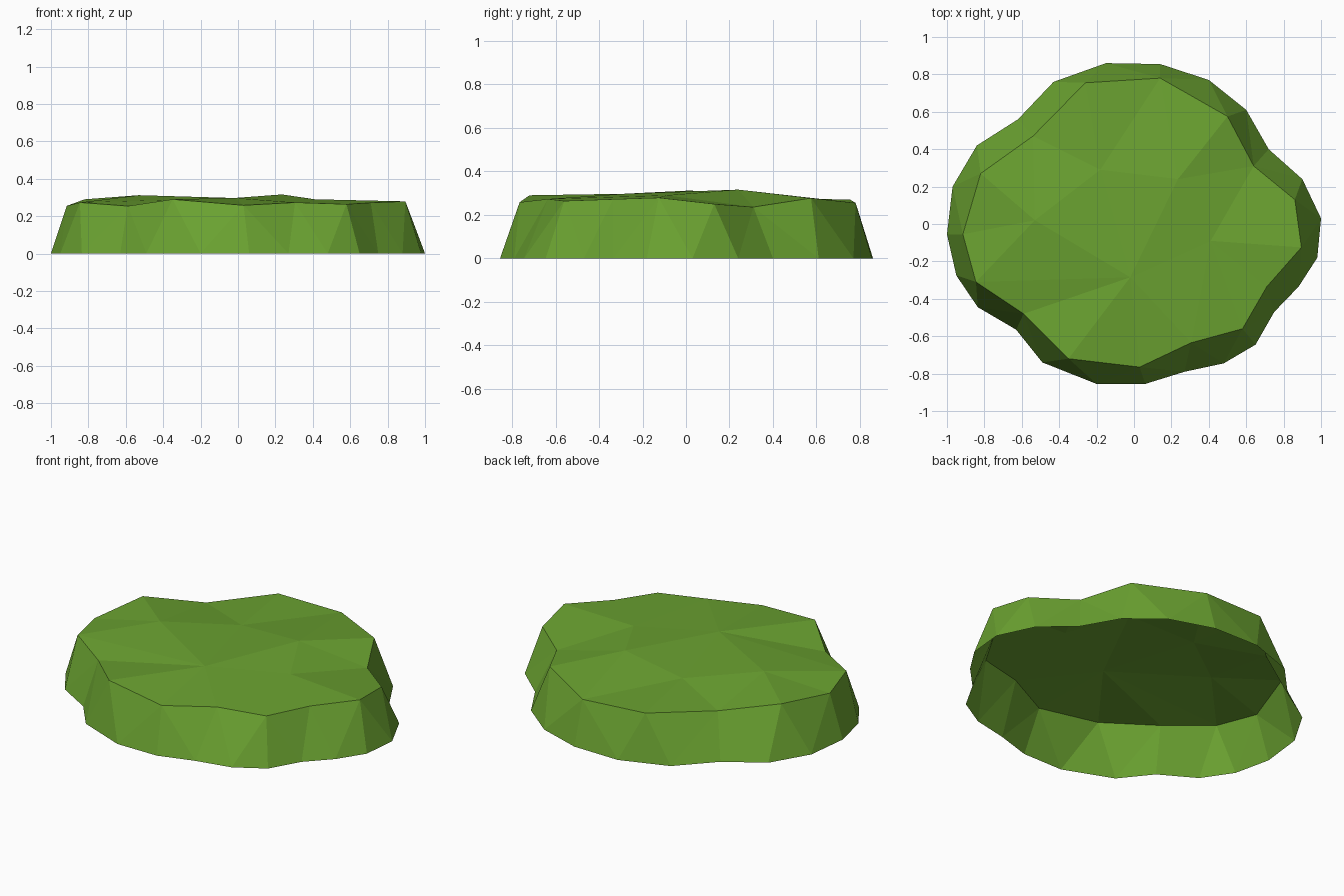
import bpy, math
from mathutils import Vector, geometry

if "Cube" in bpy.data.objects:
    bpy.data.objects.remove(bpy.data.objects["Cube"])

# Outline at ground level (x, y), counter-clockwise
base = [(1.0, .03), (.90, .24), (.72, .40), (.60, .61), (.40, .77), (.14, .855),
        (-.15, .86), (-.43, .76), (-.62, .56), (-.84, .42), (-.97, .20), (-1.0, -.055),
        (-.95, -.275), (-.835, -.445), (-.63, -.565), (-.49, -.74), (-.20, -.855), (.06, -.855),
        (.27, -.79), (.48, -.745), (.65, -.645), (.75, -.47), (.88, -.335), (.98, -.18)]
# Upper rim (x, y, z), counter-clockwise
rim = [(.86, .13, .25), (.64, .31, .236), (.50, .575, .277), (.14, .78, .255),
       (-.26, .755, .27), (-.54, .47, .25), (-.82, .27, .29), (-.915, -.055, .255),
       (-.845, -.31, .273), (-.59, -.48, .254), (-.35, -.72, .29), (.03, -.765, .258),
       (.305, -.635, .273), (.58, -.56, .264), (.71, -.335, .272), (.895, -.125, .279)]
# Gentle bumps inside the top
bumps = [(-.53, .02, .312), (-.02, -.285, .297), (.41, -.09, .29), (.235, .24, .316), (-.18, .29, .28)]

nb, nr = len(base), len(rim)
verts = [(x, y, 0) for x, y in base] + rim + bumps
faces = []

# Side wall: zip the two outlines together by angle
def ang(p, lap):
    return math.atan2(p[1], p[0]) % math.tau + lap * math.tau

i = j = 0
while i < nb or j < nr:
    a = (ang(base[i % nb], i // nb) + ang(base[(i + 1) % nb], (i + 1) // nb)) / 2
    b = (ang(rim[j % nr], j // nr) + ang(rim[(j + 1) % nr], (j + 1) // nr)) / 2
    lo, hi = i % nb, nb + j % nr
    if j >= nr or (i < nb and a <= b):
        faces.append((lo, (i + 1) % nb, hi))
        i += 1
    else:
        faces.append((lo, nb + (j + 1) % nr, hi))
        j += 1

# Top: triangulate the rim and bumps, keeping the visible creases
top = [Vector(p[:2]) for p in rim + bumps]
A, B, C, D, E = range(nr, nr + 5)
edges = [(k, (k + 1) % nr) for k in range(nr)]
edges += [(A, B), (8, B), (B, C), (C, D), (D, E), (E, A), (B, D)]
tris = geometry.delaunay_2d_cdt(top, edges, [list(range(nr))], 1, 1e-6)
for f in tris[2]:
    faces.append(tuple(nb + tris[3][v][0] for v in f))

mesh = bpy.data.meshes.new("grass_patch")
mesh.from_pydata(verts, [], faces)
mesh.validate()
grass = bpy.data.materials.new("grass green")
grass.diffuse_color = (.145, .36, .03, 1)
grass.use_nodes = True
grass.node_tree.nodes["Principled BSDF"].inputs["Base Color"].default_value = grass.diffuse_color
mesh.materials.append(grass)
patch = bpy.data.objects.new("grass_patch", mesh)
bpy.context.collection.objects.link(patch)
